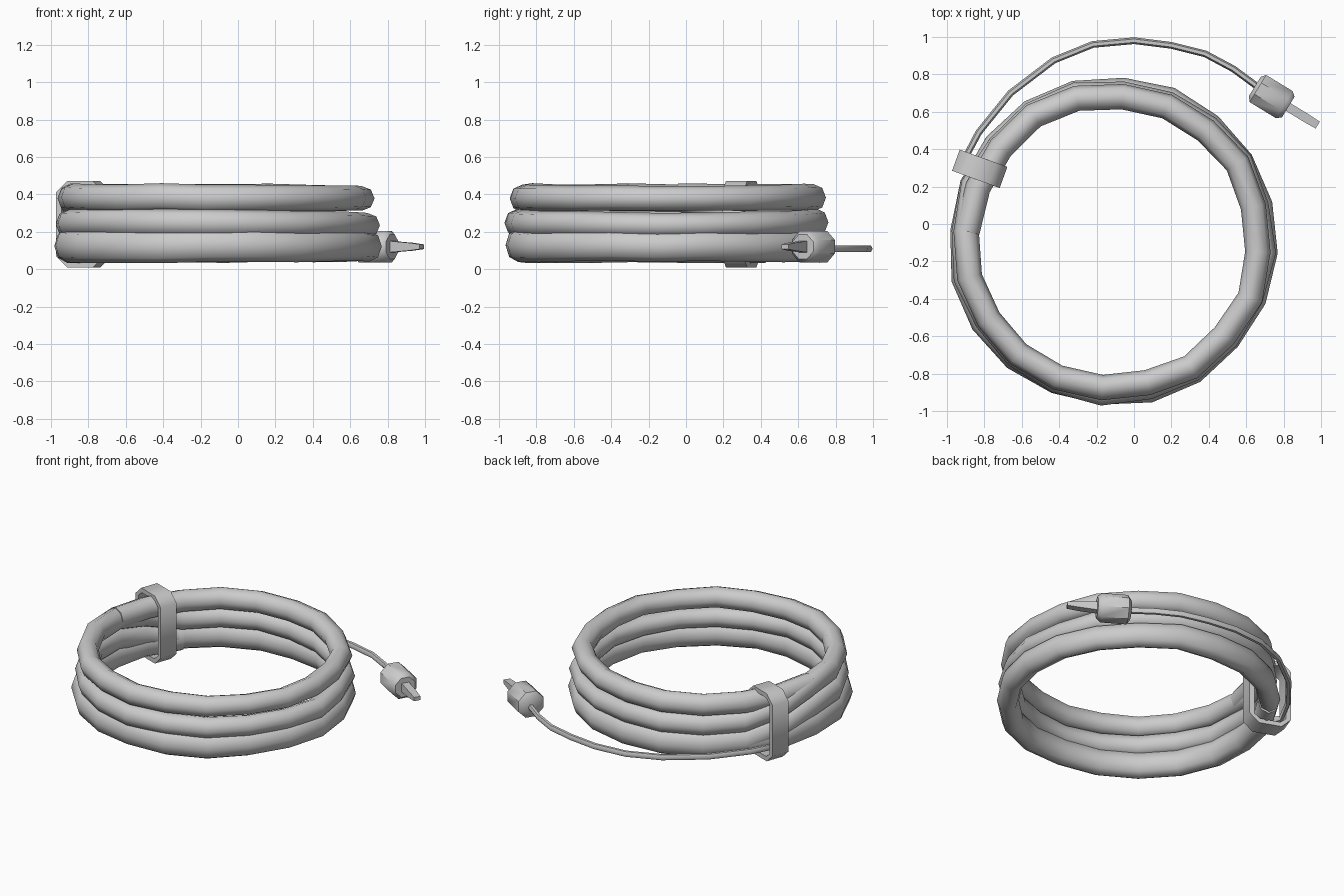
import bpy, bmesh, math, random
from mathutils import Vector

random.seed(4)
cube = bpy.data.objects.get("Cube")
if cube:
    bpy.data.objects.remove(cube)

grey = bpy.data.materials.new("cable_grey")
grey.use_nodes = True
colour = (0.6, 0.6, 0.6, 1)
grey.diffuse_color = colour
grey.node_tree.nodes["Principled BSDF"].inputs["Base Color"].default_value = colour


def sweep(name, path, sizes, sides=8, up=(0, 0, 1), closed=False, turn=0.0, angle=50):
    """Loft an oval section (half width, half height) along a path."""
    bm = bmesh.new()
    path, up, n = [Vector(p) for p in path], Vector(up), len(path)
    rings = []
    for i, p in enumerate(path):
        a = path[i - 1] if closed or i else p
        b = path[(i + 1) % n] if closed or i < n - 1 else p
        side = (b - a).cross(up).normalized()
        w, h = sizes[i] if isinstance(sizes, list) else sizes
        ring = []
        for k in range(sides):
            t = math.tau * k / sides + turn
            ring.append(bm.verts.new(p + side * w * math.cos(t) + up * h * math.sin(t)))
        rings.append(ring)
    for i in range(n if closed else n - 1):
        r, s = rings[i], rings[(i + 1) % n]
        for k in range(sides):
            j = (k + 1) % sides
            bm.faces.new((r[k], r[j], s[j], s[k]))
    if not closed:
        bm.faces.new(rings[0])
        bm.faces.new(rings[-1])
    bmesh.ops.recalc_face_normals(bm, faces=bm.faces)
    mesh = bpy.data.meshes.new(name)
    bm.to_mesh(mesh)
    bm.free()
    mesh.materials.append(grey)
    ob = bpy.data.objects.new(name, mesh)
    bpy.context.collection.objects.link(ob)
    bpy.ops.object.select_all(action="DESELECT")
    bpy.context.view_layer.objects.active = ob
    ob.select_set(True)
    bpy.ops.object.shade_smooth_by_angle(angle=math.radians(angle))
    return ob


def smooth(t):
    t = min(max(t, 0), 1)
    return t * t * (3 - 2 * t)


# Coiled cable: three stacked turns that climb a level beside the strap
levels = [(0.125, 0.81, 0.082), (0.25, 0.80, 0.066), (0.382, 0.785, 0.066)]
path, sizes = [], []
STEPS = 20
for i in range(-1, 3 * STEPS + 2):
    u = i / STEPS
    climb = [smooth((u - k) / 0.14 + 0.5) for k in (1, 2)]
    z, r, h = (levels[0][c] + climb[0] * (levels[1][c] - levels[0][c])
               + climb[1] * (levels[2][c] - levels[1][c]) for c in range(3))
    ang = math.radians(158) + math.tau * u
    # the middle turn sags on the left, opening a gap under the top turn
    gap = max(0, math.cos(ang))
    z -= 0.012 * gap * climb[0] * (1 - climb[1])
    h += 0.008 * (1 - gap)
    r += random.uniform(-0.01, 0.01)
    path.append((-0.115 + r * math.cos(ang), -0.095 + r * math.sin(ang),
                 z + random.uniform(-0.004, 0.004)))
    sizes.append((0.068, h))
sweep("coiled_cable", path, sizes, 8, angle=60)

# Strap holding the turns together
centre = Vector((-0.825, 0.295, 0.24))
out = Vector((-math.cos(math.radians(20)), math.sin(math.radians(20)), 0))
across = Vector((-out.y, out.x, 0))
outline = [(-0.12, -0.17), (-0.07, -0.215), (0.07, -0.215), (0.12, -0.17),
           (0.12, 0.17), (0.07, 0.215), (-0.07, 0.215), (-0.12, 0.17)]
band = [centre + out * x + Vector((0, 0, z)) for x, z in outline]
sweep("strap", band, (0.022, 0.085), 4, up=across, closed=True, turn=math.pi / 4, angle=60)

# Loose end of the cable
tail = [(-0.86, 0.2), (-0.92, 0.32), (-0.83, 0.49), (-0.66, 0.70), (-0.43, 0.875), (-0.22, 0.96),
        (0, 0.98), (0.2, 0.955), (0.38, 0.91), (0.53, 0.83), (0.68, 0.72)]
sweep("loose_cable", [(x, y, 0.11) for x, y in tail], (0.018, 0.02), 6, angle=60)

# Plug body and its flat prong
base = Vector((0.735, 0.68, 0.12))
axis = Vector((0.85, -0.52, 0)).normalized()
body = [(-0.105, 0.065), (-0.085, 0.092), (0.08, 0.092), (0.105, 0.07)]
sweep("plug_body", [base + axis * d for d, r in body], [(r, r) for d, r in body], 8,
      turn=math.pi / 8, angle=40)
prong = [base + axis * d for d in (0.08, 0.22, 0.29)]
sweep("plug_prong", prong, [(0.034, 0.045), (0.034, 0.03), (0.03, 0.018)], 4,
      turn=math.pi / 4, angle=30)
